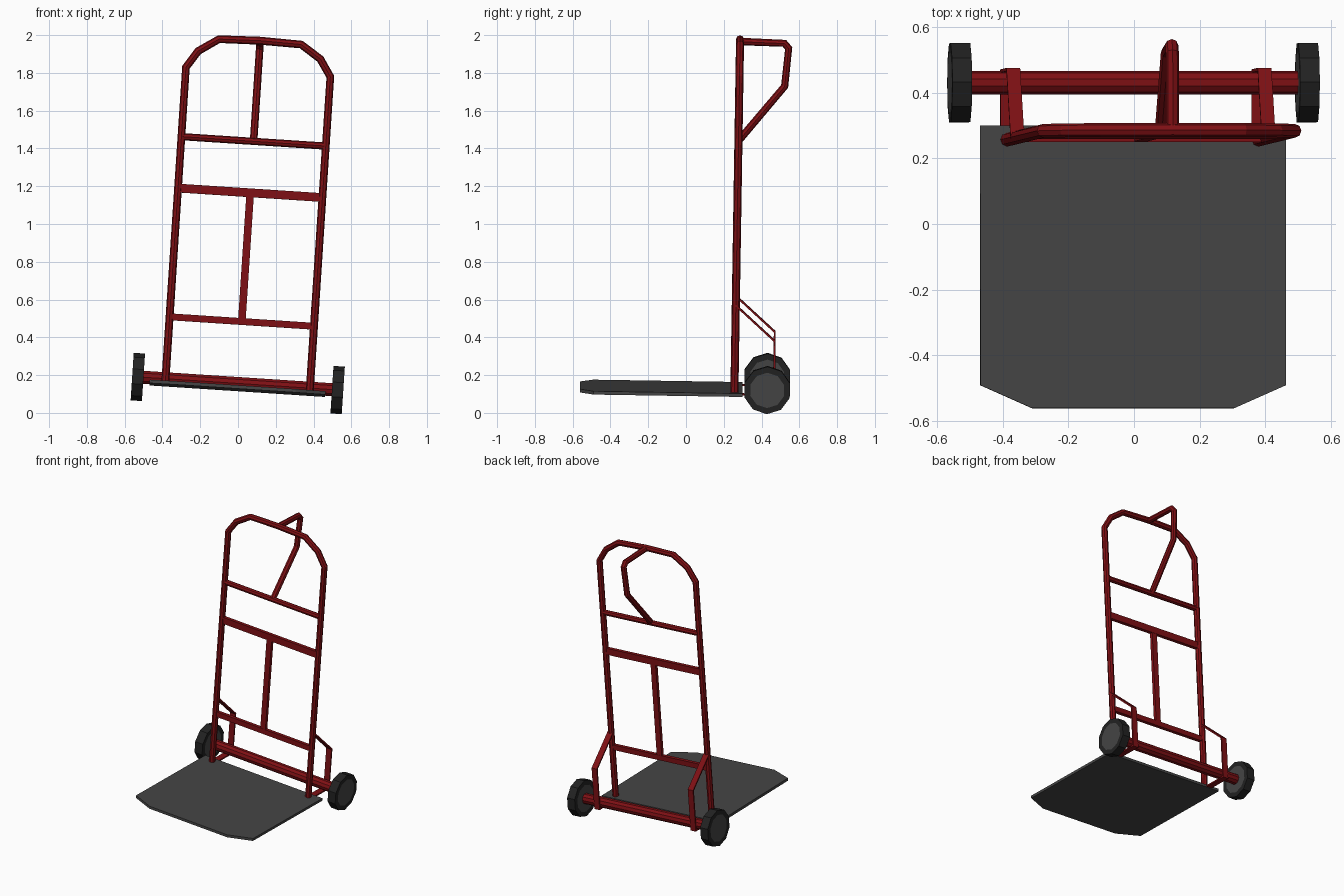
import bpy, bmesh, math
from mathutils import Matrix, Vector

if "Cube" in bpy.data.objects:
    bpy.data.objects.remove(bpy.data.objects["Cube"])

# The whole truck is rolled and leaned a little; parts are built in its own frame
TILT = (Matrix.Translation((-0.001, 0, 0.1625))
        @ Matrix.Rotation(math.radians(3.75), 4, 'Y')
        @ Matrix.Rotation(math.radians(-0.92), 4, 'X'))


def material(name, rgb):
    m = bpy.data.materials.new(name)
    m.diffuse_color = (*rgb, 1)
    m.use_nodes = True
    m.node_tree.nodes["Principled BSDF"].inputs["Base Color"].default_value = m.diffuse_color
    return m


RED = material("dark_red_paint", (0.21, 0.005, 0.007))
GREY = material("grey_metal", (0.06, 0.06, 0.06))
BLACK = material("black_rubber", (0.016, 0.016, 0.016))


def add(name, mesh, *mats):
    ob = bpy.data.objects.new(name, mesh)
    for m in mats:
        mesh.materials.append(m)
    bpy.context.scene.collection.objects.link(ob)
    ob.matrix_world = TILT
    return ob


def from_bmesh(name, bm, *mats):
    bmesh.ops.recalc_face_normals(bm, faces=bm.faces)
    mesh = bpy.data.meshes.new(name)
    bm.to_mesh(mesh)
    bm.free()
    return add(name, mesh, *mats)


def tube(name, points, radius, res=2):
    """Flat-shaded low-poly pipe along a path."""
    cu = bpy.data.curves.new(name + "_path", 'CURVE')
    cu.dimensions = '3D'
    cu.bevel_depth = radius
    cu.bevel_resolution = res
    cu.use_fill_caps = True
    sp = cu.splines.new('POLY')
    sp.use_smooth = False
    sp.points.add(len(points) - 1)
    for p, co in zip(sp.points, points):
        p.co = (*co, 1)
    tmp = bpy.data.objects.new(name + "_tmp", cu)
    bpy.context.scene.collection.objects.link(tmp)
    dg = bpy.context.evaluated_depsgraph_get()
    mesh = bpy.data.meshes.new_from_object(tmp.evaluated_get(dg))
    bpy.data.objects.remove(tmp)
    mesh.materials.clear()
    for p in mesh.polygons:
        p.use_smooth = False
        p.material_index = 0
    return add(name, mesh, RED)


def bar(name, centre, size):
    bm = bmesh.new()
    bmesh.ops.create_cube(bm, size=1, matrix=Matrix.Translation(centre)
                          @ Matrix.Diagonal((*size, 1)))
    return from_bmesh(name, bm, RED)


RAIL_X, RAIL_Y = 0.383, 0.257

# Main frame: two rails joined by the rounded top
half = [(RAIL_X, -0.035), (RAIL_X, 1.65), (0.324, 1.74), (0.218, 1.81)]
loop = [(-x, z) for x, z in half] + [(0, 1.816)] + half[::-1]
tube("main_frame", [(x, RAIL_Y, z) for x, z in loop], 0.021)

# Cross bars and centre post
tube("upper_cross_tube", [(-RAIL_X, RAIL_Y, 1.282), (RAIL_X, RAIL_Y, 1.282)], 0.019)
bar("middle_cross_bar", (0, RAIL_Y, 1.009), (2 * RAIL_X, 0.025, 0.046))
bar("lower_cross_bar", (0, RAIL_Y, 0.326), (2 * RAIL_X, 0.025, 0.036))
bar("centre_post", (0, RAIL_Y, 0.667), (0.04, 0.022, 0.68))

# Rear handle
tube("rear_handle", [(0, y, z) for y, z in (
    (RAIL_Y, 1.812), (0.492, 1.806), (0.515, 1.78), (0.497, 1.578), (0.26, 1.288))], 0.02)

# Axle
AXLE_Y = 0.43
tube("axle", [(-0.52, AXLE_Y, 0), (0.52, AXLE_Y, 0)], 0.036, 3)

for side, tag in ((-1, "left"), (1, "right")):
    # Bent strap holding the axle to each rail
    bm = bmesh.new()
    path = [(RAIL_Y, 0.437), (0.466, 0.25), (0.466, -0.035), (RAIL_Y, -0.035)]
    rows = [[bm.verts.new((side * RAIL_X + dx, y, z)) for dx in (-0.021, 0.021)]
            for y, z in path]
    for a, b in zip(rows, rows[1:]):
        bm.faces.new((a[0], a[1], b[1], b[0]))
    strap = from_bmesh(tag + "_axle_bracket", bm, RED)
    sol = strap.modifiers.new("thickness", 'SOLIDIFY')
    sol.thickness = 0.01
    sol.offset = 0
    sol.use_even_offset = True

    # Ten-sided wheel with a grey hub face on each side
    bm = bmesh.new()
    bmesh.ops.create_cone(bm, cap_ends=True, segments=10, radius1=0.126,
                          radius2=0.126, depth=0.06)
    # put a corner straight down
    k = min(bm.verts, key=lambda v: v.co.y)
    turn = -math.pi / 2 - math.atan2(k.co.y, k.co.x)
    bmesh.ops.transform(bm, verts=bm.verts, matrix=Matrix.Translation((side * 0.53, AXLE_Y, 0))
                        @ Matrix.Rotation(math.pi / 2, 4, 'X')
                        @ Matrix.Rotation(math.pi / 2, 4, 'Y')
                        @ Matrix.Rotation(turn, 4, 'Z'))
    caps = [f for f in bm.faces if len(f.verts) == 10]
    bmesh.ops.inset_individual(bm, faces=caps, thickness=0.032)
    for f in caps:
        f.material_index = 1
    from_bmesh(tag + "_wheel", bm, BLACK, GREY)

# Toe plate with clipped front corners
bm = bmesh.new()
outline = [(0.466, 0.30), (0.466, -0.49), (0.308, -0.56)]
outline += [(-x, y) for x, y in outline[::-1]]
face = bm.faces.new([bm.verts.new((x, y, -0.043)) for x, y in outline])
top = bmesh.ops.extrude_face_region(bm, geom=[face])["geom"]
bmesh.ops.translate(bm, vec=(0, 0, 0.018),
                    verts=[v for v in top if isinstance(v, bmesh.types.BMVert)])
from_bmesh("toe_plate", bm, GREY)
